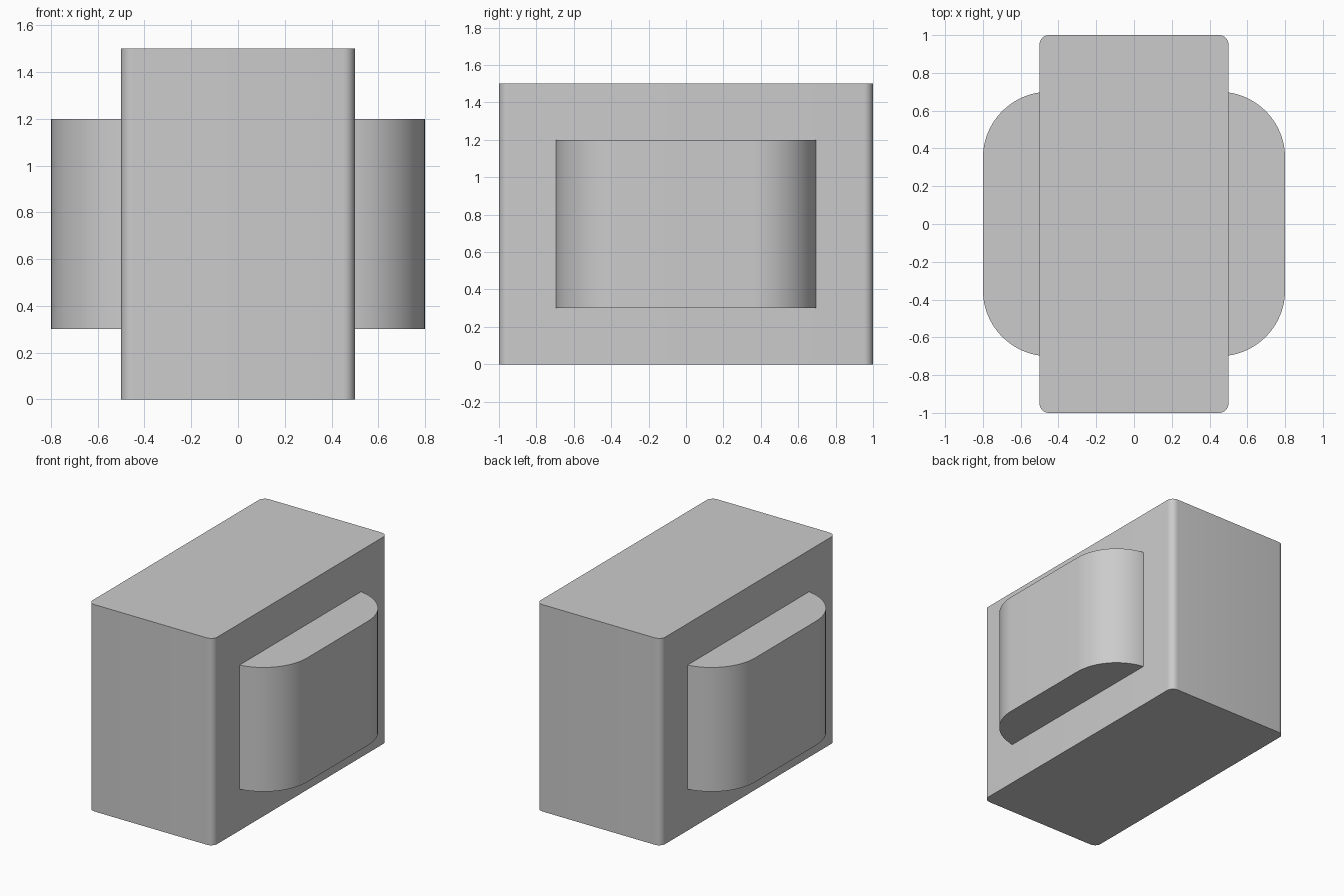
import bpy
import bmesh

default_cube = bpy.data.objects.get("Cube")
if default_cube:
    bpy.data.objects.remove(default_cube, do_unlink=True)

grey = bpy.data.materials.new("light_grey")
grey.use_nodes = True
colour = (0.6, 0.6, 0.6, 1)
grey.diffuse_color = colour
grey.node_tree.nodes["Principled BSDF"].inputs["Base Color"].default_value = colour


def rounded_block(name, size, bottom, radius, segments):
    """Box centred on x and y with only its vertical edges rounded."""
    bm = bmesh.new()
    bmesh.ops.create_cube(bm, size=1)
    bmesh.ops.scale(bm, vec=size, verts=bm.verts)
    bmesh.ops.translate(bm, vec=(0, 0, bottom + size[2] / 2), verts=bm.verts)
    upright = [e for e in bm.edges
               if abs(e.verts[0].co.z - e.verts[1].co.z) > size[2] / 2]
    bmesh.ops.bevel(bm, geom=upright, offset=radius, segments=segments,
                    profile=0.5, affect='EDGES')
    mesh = bpy.data.meshes.new(name)
    bm.to_mesh(mesh)
    bm.free()
    mesh.materials.append(grey)
    obj = bpy.data.objects.new(name, mesh)
    bpy.context.collection.objects.link(obj)
    bpy.ops.object.select_all(action='DESELECT')
    obj.select_set(True)
    bpy.context.view_layer.objects.active = obj
    bpy.ops.object.shade_smooth_by_angle()
    return obj


# Tall main body
rounded_block("main_body", (1.0, 2.0, 1.5), 0, 0.05, 8)
# Rounded block running through the body, showing as a pad on each side
rounded_block("side_pads", (1.6, 1.4, 0.9), 0.3, 0.35, 24)
